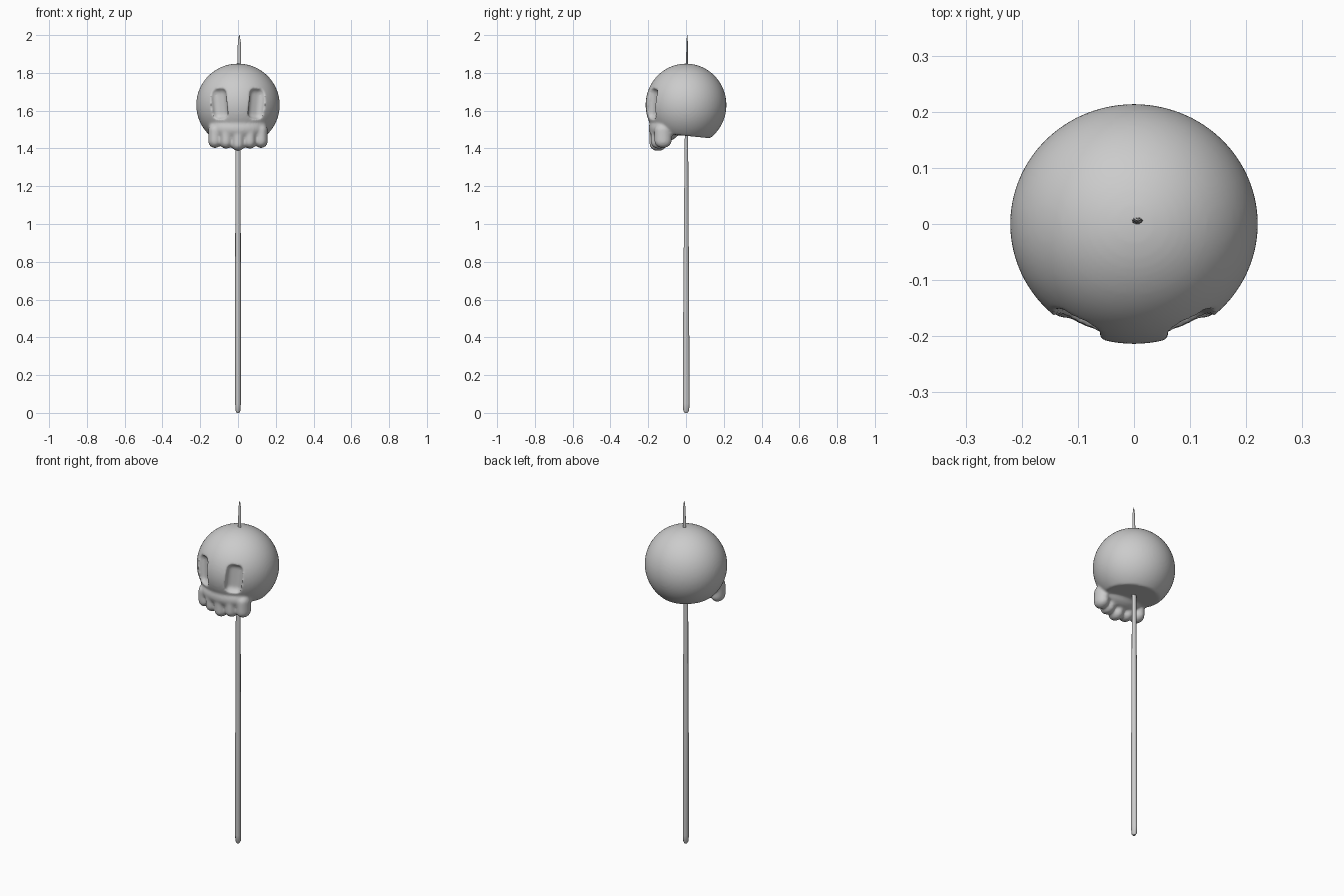
import bpy, bmesh, math
from mathutils import Matrix, Euler, Vector

if "Cube" in bpy.data.objects:
    bpy.data.objects.remove(bpy.data.objects["Cube"])


def new_object(name, bm):
    bmesh.ops.recalc_face_normals(bm, faces=bm.faces)
    mesh = bpy.data.meshes.new(name)
    bm.to_mesh(mesh)
    bm.free()
    ob = bpy.data.objects.new(name, mesh)
    bpy.context.collection.objects.link(ob)
    return ob


def ellipsoid(bm, loc, radii, rot=(0, 0, 0), u=32, v=20):
    m = (Matrix.Translation(loc) @ Euler(rot).to_matrix().to_4x4()
         @ Matrix.Diagonal((*radii, 1)))
    return bmesh.ops.create_uvsphere(bm, u_segments=u, v_segments=v,
                                     radius=1, matrix=m)["verts"]


# cranium: near-sphere with a slightly sloped flat underside
bm = bmesh.new()
ellipsoid(bm, (0, 0, 1.63), (0.221, 0.214, 0.219), u=64, v=40)
cut = bmesh.ops.bisect_plane(
    bm, geom=bm.verts[:] + bm.edges[:] + bm.faces[:],
    plane_co=(0, 0.1, 1.457), plane_no=(0, 0.1, 1), clear_inner=True)
edges = [e for e in cut["geom_cut"] if isinstance(e, bmesh.types.BMEdge)]
bmesh.ops.contextual_create(bm, geom=edges)

# upper jaw and its row of rounded teeth
ellipsoid(bm, (0, -0.115, 1.505), (0.148, 0.083, 0.07))
teeth = [(0, -0.148, 1.388, 0.036)]
for s in (-1, 1):
    teeth += [(s * 0.063, -0.142, 1.4, 0.034), (s * 0.122, -0.122, 1.404, 0.036)]
for x, y, bottom, r in teeth:
    for v in ellipsoid(bm, (x, y, bottom + 0.036), (r, 0.046, 0.038)):
        if v.co.z > bottom + 0.037:
            v.co.z += 0.055
skull = new_object("skull", bm)

# eye socket cutters: rounded tall boxes facing along the surface
bm = bmesh.new()
for s in (-1, 1):
    m = (Matrix.Translation((s * 0.104, -0.19, 1.637))
         @ Euler((0, s * math.radians(6), s * math.radians(27))).to_matrix().to_4x4()
         @ Matrix.Diagonal((0.088, 0.08, 0.165, 1)))
    bmesh.ops.create_cube(bm, size=1, matrix=m)
bmesh.ops.bevel(bm, geom=bm.edges[:], offset=0.03, segments=4,
                profile=0.5, affect='EDGES')
sockets = new_object("eye_socket_cutter", bm)
sockets.hide_render = True

# fuse, carve and soften the skull
def remesh():
    mod = skull.modifiers.new("fuse", 'REMESH')
    mod.mode = 'VOXEL'
    mod.voxel_size = 0.0065
    mod.use_smooth_shade = True


remesh()
mod = skull.modifiers.new("carve", 'BOOLEAN')
mod.operation = 'DIFFERENCE'
mod.solver = 'EXACT'
mod.object = sockets
remesh()
mod = skull.modifiers.new("soften", 'SMOOTH')
mod.factor = 0.5
mod.iterations = 6
dg = bpy.context.evaluated_depsgraph_get()
baked = bpy.data.meshes.new_from_object(skull.evaluated_get(dg))
skull.modifiers.clear()
skull.data = baked
bpy.data.objects.remove(sockets)

# pole: tapered loft running through the skull to a thin point
rings = [  # z, centre x, centre y, half width, half depth
    (0.0, 0, 0.001, 0.007, 0.008), (0.012, 0, 0.001, 0.013, 0.016),
    (0.05, 0, 0.001, 0.015, 0.019), (0.6, 0, 0.001, 0.015, 0.016),
    (1.4, 0, 0.002, 0.014, 0.010), (1.85, 0.006, 0.006, 0.010, 0.006),
    (1.96, 0.007, 0.006, 0.008, 0.004), (2.0, 0.007, 0.006, 0.002, 0.001)]
bm = bmesh.new()
N = 10
loops = []
for z, cx, cy, w, d in rings:
    loops.append([bm.verts.new((cx + w * math.cos(2 * math.pi * i / N),
                                cy + d * math.sin(2 * math.pi * i / N), z))
                  for i in range(N)])
for a, b in zip(loops, loops[1:]):
    for i in range(N):
        j = (i + 1) % N
        bm.faces.new((a[i], a[j], b[j], b[i]))
bm.faces.new(loops[0])
bm.faces.new(loops[-1])
pole = new_object("pole", bm)

# smooth shading
for ob in (skull, pole):
    bpy.ops.object.select_all(action='DESELECT')
    ob.select_set(True)
    bpy.context.view_layer.objects.active = ob
    bpy.ops.object.shade_smooth_by_angle(angle=math.radians(50))
